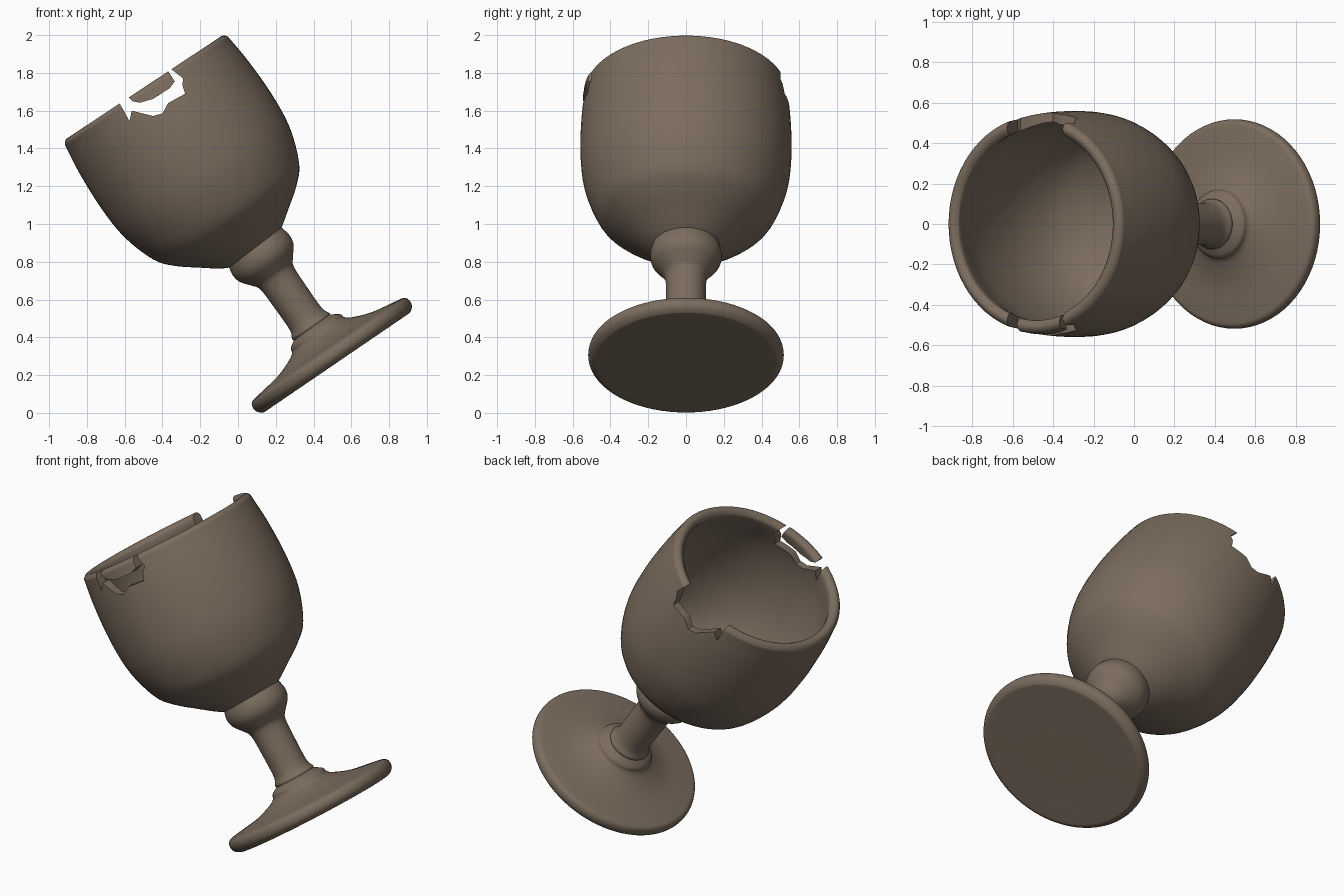
import bpy, bmesh, math
from mathutils import Matrix, Vector

if "Cube" in bpy.data.objects:
    bpy.data.objects.remove(bpy.data.objects["Cube"])

clay = bpy.data.materials.new("brown_clay")
clay.diffuse_color = (0.20, 0.152, 0.113, 1)
clay.use_nodes = True
clay.node_tree.nodes["Principled BSDF"].inputs["Base Color"].default_value = clay.diffuse_color


def lean(degrees, shift=0):
    """Lean to the left about the foot; shift moves the part off the axis."""
    return (Matrix.Translation((0.523, 0, 0.268))
            @ Matrix.Rotation(math.radians(-degrees), 4, 'Y')
            @ Matrix.Translation((shift, 0, 0))
            @ Matrix.Diagonal((1, 1.03, 1, 1)))


def spline(pts, n=4):
    """Smooth curve through the profile points."""
    p = [Vector(q) for q in pts]
    p = [p[0]] + p + [p[-1]]
    out = []
    for i in range(1, len(p) - 2):
        a, b, c, d = p[i - 1:i + 3]
        for k in range(n):
            t = k / n
            out.append(0.5 * (2 * b + (c - a) * t + (2 * a - 5 * b + 4 * c - d) * t * t
                              + (3 * b - a - 3 * c + d) * t ** 3))
    return out + [p[-1]]


def make_object(name, bm):
    bmesh.ops.recalc_face_normals(bm, faces=bm.faces)
    me = bpy.data.meshes.new(name)
    bm.to_mesh(me)
    bm.free()
    ob = bpy.data.objects.new(name, me)
    me.materials.append(clay)
    bpy.context.collection.objects.link(ob)
    return ob


def lathe(name, pts, matrix, sides=72):
    """Closed turned shape; the first and last points lie on the axis."""
    bm = bmesh.new()
    prof = spline(pts)
    rings = []
    for r, s in prof[1:-1]:
        r = max(r, 0.004)
        rings.append([bm.verts.new((r * math.cos(2 * math.pi * i / sides),
                                    r * math.sin(2 * math.pi * i / sides), s))
                      for i in range(sides)])
    ends = [bm.verts.new((0, 0, prof[0][1])), bm.verts.new((0, 0, prof[-1][1]))]
    for i in range(sides):
        j = (i + 1) % sides
        bm.faces.new((ends[0], rings[0][i], rings[0][j]))
        bm.faces.new((ends[1], rings[-1][j], rings[-1][i]))
        for a, b in zip(rings, rings[1:]):
            bm.faces.new((a[i], b[i], b[j], a[j]))
    bm.transform(matrix)
    return make_object(name, bm)


def prism(name, outline, y0, y1):
    """Front-view outline extruded along y, used as a cutter."""
    bm = bmesh.new()
    f = bm.faces.new([bm.verts.new((x, y0, z)) for x, z in outline])
    ext = bmesh.ops.extrude_face_region(bm, geom=[f])
    bmesh.ops.translate(bm, vec=(0, y1 - y0, 0),
                        verts=[v for v in ext["geom"] if isinstance(v, bmesh.types.BMVert)])
    return make_object(name, bm)


def carve(ob, cutter, op):
    m = ob.modifiers.new("carve", 'BOOLEAN')
    m.operation, m.solver, m.object = op, 'EXACT', cutter
    bpy.context.view_layer.objects.active = ob
    bpy.ops.object.modifier_apply(modifier=m.name)
    bpy.data.objects.remove(cutter)


# round foot
foot = lathe("foot", [
    (0, 0), (0.25, 0), (0.44, -0.002), (0.474, 0.002), (0.498, 0.025), (0.502, 0.055),
    (0.488, 0.08), (0.445, 0.09), (0.30, 0.115), (0.20, 0.152), (0.168, 0.175),
    (0.158, 0.20), (0.115, 0.228), (0.08, 0.25), (0, 0.25)], lean(34.3))

# stem with the knob under the bowl
stem = lathe("stem", [
    (0, 0.20), (0.07, 0.20), (0.12, 0.23), (0.103, 0.28), (0.102, 0.42), (0.107, 0.545),
    (0.133, 0.59), (0.172, 0.64), (0.184, 0.685), (0.178, 0.73), (0.16, 0.77),
    (0.10, 0.78), (0, 0.78)], lean(35, -0.003))

# bowl: outer wall, rounded rim, thin inner wall
BOWL = [
    (0, 0.71), (0.10, 0.72), (0.178, 0.745), (0.28, 0.817), (0.39, 0.902), (0.463, 0.99),
    (0.525, 1.172), (0.543, 1.37), (0.537, 1.58), (0.521, 1.73), (0.515, 1.76),
    (0.492, 1.777), (0.466, 1.766), (0.459, 1.73), (0.500, 1.56), (0.512, 1.37),
    (0.492, 1.18), (0.432, 1.015), (0.35, 0.915), (0.22, 0.83), (0.09, 0.795), (0, 0.79)]
BOWL_LEAN = lean(33.5, -0.047)
bowl = lathe("bowl", BOWL, BOWL_LEAN)
shard = lathe("rim_shard", BOWL, BOWL_LEAN)

# broken gaps in the front and back of the rim
gap = [(-0.645, 1.66), (-0.625, 1.635), (-0.605, 1.60), (-0.575, 1.545), (-0.562, 1.60),
       (-0.45, 1.572), (-0.40, 1.585), (-0.37, 1.64), (-0.28, 1.69), (-0.295, 1.735),
       (-0.29, 1.77), (-0.36, 1.825), (-0.45, 1.98), (-0.78, 1.78)]
carve(bowl, prism("gap_cutter", gap, -1, 1), 'DIFFERENCE')

# loose shard floating in the front gap
piece = [(-0.578, 1.67), (-0.56, 1.65), (-0.52, 1.642), (-0.45, 1.662), (-0.36, 1.72),
         (-0.335, 1.755), (-0.37, 1.81), (-0.43, 1.93), (-0.68, 1.78)]
carve(shard, prism("shard_cutter", piece, -1, 0), 'INTERSECT')
shard.location.y = -0.006

# smooth shading with sharp broken edges
bpy.ops.object.select_all(action='DESELECT')
for ob in (foot, stem, bowl, shard):
    ob.select_set(True)
bpy.context.view_layer.objects.active = bowl
bpy.ops.object.shade_smooth_by_angle(angle=math.radians(40))
